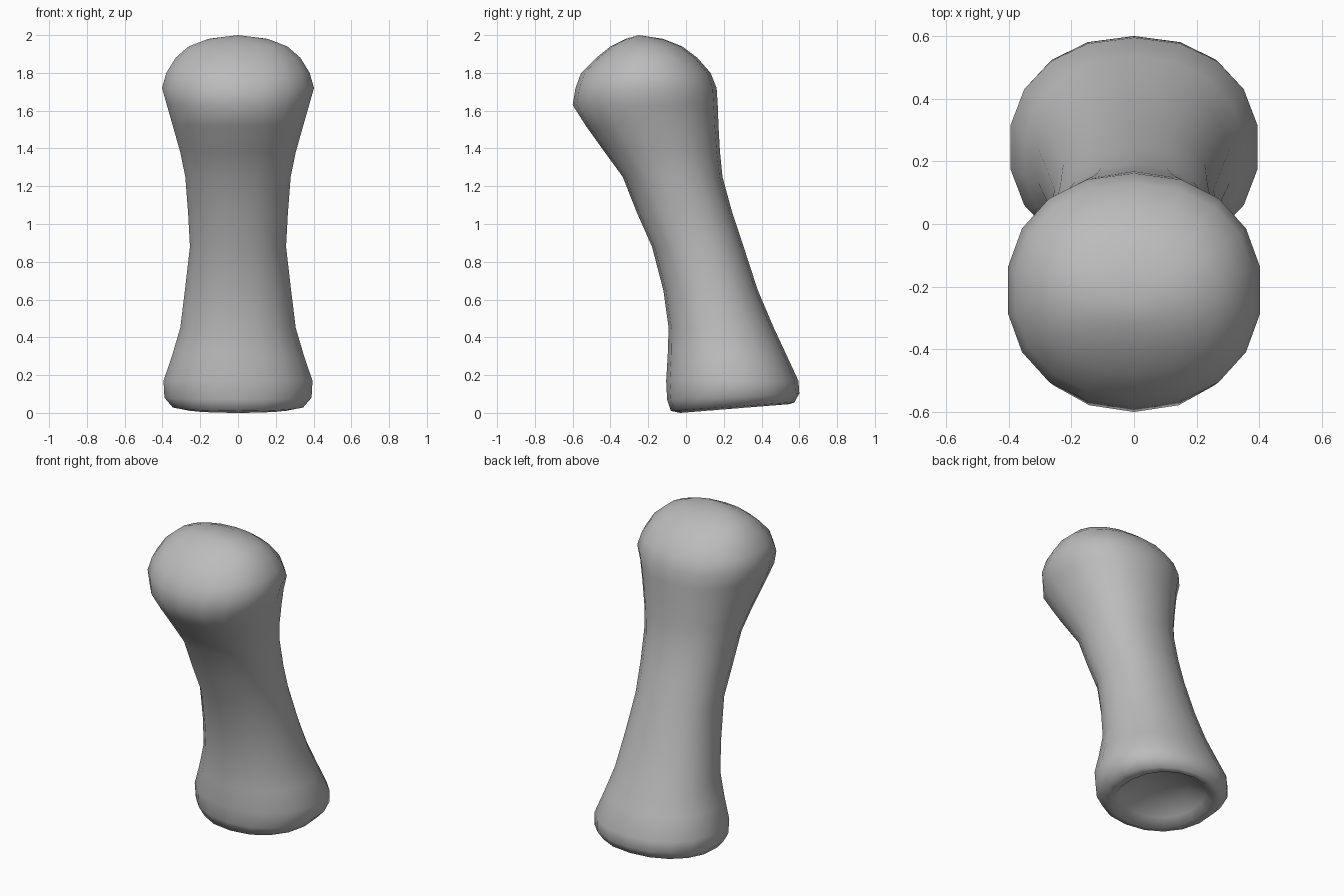
import bpy, bmesh
from math import cos, sin, tau, copysign

cube = bpy.data.objects.get("Cube")
if cube:
    bpy.data.objects.remove(cube)

bone_grey = bpy.data.materials.new("bone_grey")
bone_grey.use_nodes = True
GREY = (0.5, 0.5, 0.5, 1)
bone_grey.diffuse_color = GREY
bone_grey.node_tree.nodes["Principled BSDF"].inputs["Base Color"].default_value = GREY

SIDES = 18

# Cross-sections from the hollow base up: height, half width, front y, back y, tilt
sections = [
    (0.12, 0.15, 0.13, 0.39, 0.08),
    (0.07, 0.25, 0.02, 0.50, 0.08),
    (0.03, 0.29, -0.03, 0.55, 0.08),
    (0.04, 0.35, -0.08, 0.575, 0.07),
    (0.09, 0.395, -0.10, 0.60, 0.04),
    (0.17, 0.40, -0.105, 0.595, 0),
    (0.30, 0.355, -0.097, 0.535, 0),
    (0.45, 0.31, -0.092, 0.465, 0),
    (0.65, 0.285, -0.12, 0.38, 0),
    (0.88, 0.258, -0.18, 0.305, 0),
    (1.06, 0.268, -0.26, 0.245, 0),
    (1.25, 0.283, -0.335, 0.193, 0),
    (1.38, 0.31, -0.43, 0.18, 0),
    (1.52, 0.35, -0.53, 0.172, 0),
    (1.63, 0.382, -0.60, 0.168, 0),
    (1.72, 0.408, -0.585, 0.162, 0),
    (1.80, 0.385, -0.555, 0.13, 0),
    (1.88, 0.335, -0.475, 0.06, 0),
    (1.94, 0.265, -0.40, -0.02, 0),
    (1.98, 0.16, -0.32, -0.12, 0),
]


def rounded(value, power=0.92):
    """Squares off an ellipse slightly."""
    return copysign(abs(value) ** power, value)


def add_ring(bm, z, half, front, back, tilt):
    mid, depth = (front + back) / 2, (back - front) / 2
    ring = []
    for i in range(SIDES):
        a = tau * (i + 0.5) / SIDES
        y = depth * rounded(sin(a))
        ring.append(bm.verts.new((half * rounded(cos(a)), mid + y, z + tilt * y)))
    return ring


# Bone: lofted shaft with a flared, hollow base and a domed head
bm = bmesh.new()
rings = [add_ring(bm, *s) for s in sections]
for low, high in zip(rings, rings[1:]):
    for i in range(SIDES):
        j = (i + 1) % SIDES
        bm.faces.new((low[i], low[j], high[j], high[i]))

# Close the base hollow and the crown with shallow fans
for ring, tip in ((rings[0], (0, 0.26, 0.13)), (rings[-1], (0, -0.25, 2.0))):
    centre = bm.verts.new(tip)
    for i in range(SIDES):
        bm.faces.new((ring[i], ring[(i + 1) % SIDES], centre))

# Rest the lowest point on the ground
lowest = min(v.co.z for v in bm.verts)
for v in bm.verts:
    if v.co.z < 0.1:
        v.co.z -= lowest
bmesh.ops.recalc_face_normals(bm, faces=bm.faces)
for f in bm.faces:
    f.smooth = True

mesh = bpy.data.meshes.new("finger_bone")
bm.to_mesh(mesh)
bm.free()
mesh.materials.append(bone_grey)
bone = bpy.data.objects.new("finger_bone", mesh)
bpy.context.collection.objects.link(bone)
